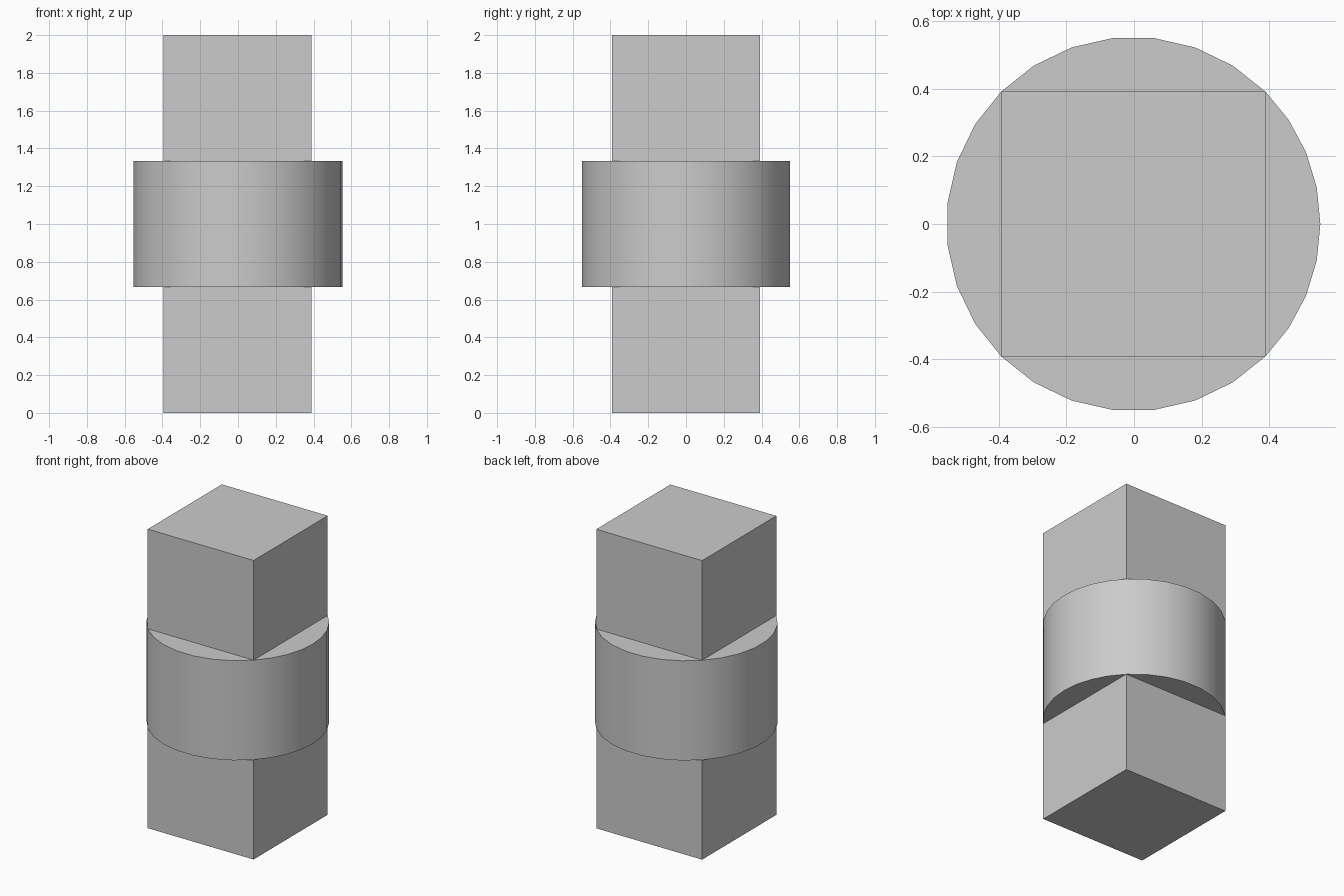
import bpy, bmesh
from math import pi, cos, sin

cube = bpy.data.objects.get("Cube")
if cube:
    bpy.data.objects.remove(cube, do_unlink=True)

RADIUS = 0.554
CENTRE_X = -0.002
LEVELS = (0, 2 / 3, 4 / 3, 2)
ARC_STEPS = (8, 7, 7, 7)  # facets on the right, back, left and front arcs

grey = bpy.data.materials.new("plain grey")
grey.use_nodes = True
grey.diffuse_color = (0.6, 0.6, 0.6, 1)
grey.node_tree.nodes["Principled BSDF"].inputs["Base Color"].default_value = (0.6, 0.6, 0.6, 1)


def rim_point(angle):
    return CENTRE_X + RADIUS * cos(angle), RADIUS * sin(angle)


# One run of rim points per quarter, each starting at a corner of the square
arcs = []
for quarter, steps in enumerate(ARC_STEPS):
    start = (quarter - 0.5) * pi / 2
    arcs.append([rim_point(start + i * pi / 2 / steps) for i in range(steps + 1)])
square = [arc[0] for arc in arcs]
rim = [p for arc in arcs for p in arc[:-1]]


def walls(bm, outline, bottom, top):
    """Extrude a closed outline into side faces."""
    low = [bm.verts.new((x, y, bottom)) for x, y in outline]
    high = [bm.verts.new((x, y, top)) for x, y in outline]
    for i in range(len(outline)):
        j = (i + 1) % len(outline)
        bm.faces.new((low[i], low[j], high[j], high[i]))
    return low, high


def finish(bm, name, smooth=False):
    bmesh.ops.remove_doubles(bm, verts=bm.verts[:], dist=0.0001)
    mesh = bpy.data.meshes.new(name)
    bm.to_mesh(mesh)
    bm.free()
    mesh.materials.append(grey)
    obj = bpy.data.objects.new(name, mesh)
    bpy.context.collection.objects.link(obj)
    if smooth:
        bpy.ops.object.select_all(action='DESELECT')
        obj.select_set(True)
        bpy.context.view_layer.objects.active = obj
        bpy.ops.object.shade_smooth_by_angle(angle=pi / 6)


# Square lower and upper blocks, each closed at its outer end
bm = bmesh.new()
low, high = walls(bm, square, LEVELS[0], LEVELS[1])
bm.faces.new(low[::-1])
finish(bm, "lower_block")

bm = bmesh.new()
low, high = walls(bm, square, LEVELS[2], LEVELS[3])
bm.faces.new(high)
finish(bm, "upper_block")

# Round collar, with ledges between its rim and the blocks
bm = bmesh.new()
walls(bm, rim, LEVELS[1], LEVELS[2])
for arc in arcs:
    bm.faces.new([bm.verts.new((x, y, LEVELS[2])) for x, y in arc])
    bm.faces.new([bm.verts.new((x, y, LEVELS[1])) for x, y in reversed(arc)])
finish(bm, "round_collar", smooth=True)
